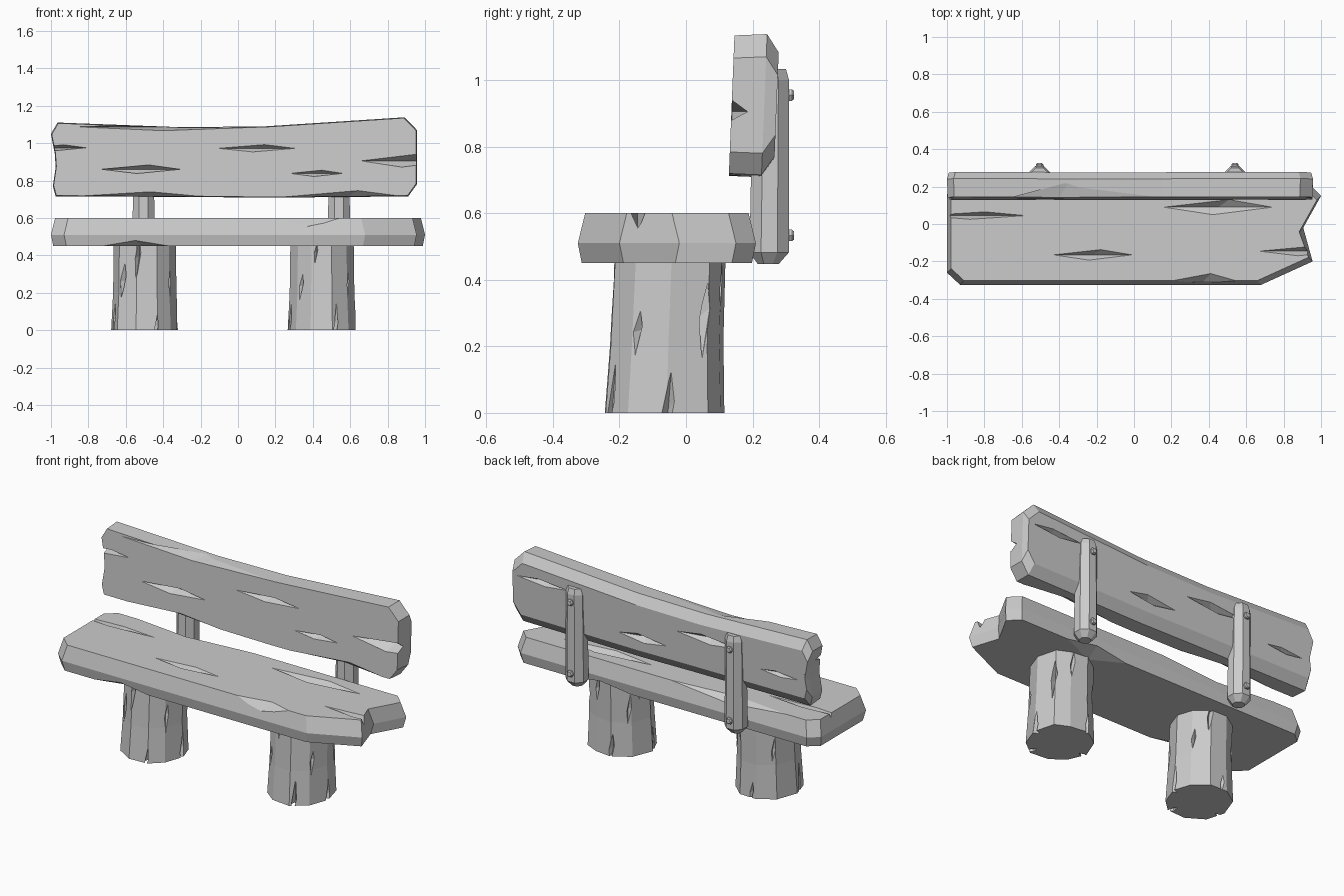
import bpy, bmesh, math, random
from mathutils import Vector as V

if "Cube" in bpy.data.objects:
    bpy.data.objects.remove(bpy.data.objects["Cube"])

random.seed(4)


def loft(name, rings):
    """Closed solid through equal-length rings of points, capped at both ends."""
    bm = bmesh.new()
    rows = [[bm.verts.new(p) for p in r] for r in rings]
    n = len(rows[0])
    for a, b in zip(rows, rows[1:]):
        for i in range(n):
            j = (i + 1) % n
            bm.faces.new((a[i], a[j], b[j], b[i]))
    bm.faces.new(rows[0][::-1])
    bm.faces.new(rows[-1])
    bmesh.ops.recalc_face_normals(bm, faces=bm.faces)
    me = bpy.data.meshes.new(name)
    bm.to_mesh(me)
    bm.free()
    ob = bpy.data.objects.new(name, me)
    bpy.context.collection.objects.link(ob)
    return ob


def carve(ob, cracks):
    """Cut stretched octahedra (centre, length, width, depth vectors) out of ob."""
    bm = bmesh.new()
    for c, l, w, d in cracks:
        c, l, w, d = V(c), V(l), V(w), V(d)
        p = [bm.verts.new(c + q) for q in
             (l, w + l * .2, -l, -w - l * .1, d, -d)]
        for i in range(4):
            j = (i + 1) % 4
            bm.faces.new((p[i], p[j], p[4]))
            bm.faces.new((p[j], p[i], p[5]))
    bmesh.ops.recalc_face_normals(bm, faces=bm.faces)
    me = bpy.data.meshes.new("crack_cutter")
    bm.to_mesh(me)
    bm.free()
    cut = bpy.data.objects.new("crack_cutter", me)
    bpy.context.collection.objects.link(cut)
    cut.hide_render = True
    m = ob.modifiers.new("cracks", 'BOOLEAN')
    m.operation, m.solver, m.object = 'DIFFERENCE', 'EXACT', cut
    bpy.context.view_layer.objects.active = ob
    bpy.ops.object.modifier_apply(modifier=m.name)
    bpy.data.objects.remove(cut)


def inset(pts, du, dv, mid):
    return [(u - math.copysign(du, u), v - math.copysign(dv, v - mid)) for u, v in pts]


# Seat plank: top outline with chamfered edges
outline = [(-1, -.26), (-.93, -.325), (.68, -.325), (.955, -.2), (.905, -.02),
           (1, .15), (.94, .21), (-.94, .21), (-1, .16)]
seat = loft("seat", [[(u, v, z) for u, v in inset(outline, d, d, -.05)]
                     for z, d in ((.45, .012), (.51, 0), (.60, .022))])
X, Y, Z = V((1, 0, 0)), V((0, 1, 0)), V((0, 0, 1))
carve(seat, [
    ((-.85, .045, .6), X * .27, Y * .02, Z * .05),
    ((-.22, -.165, .6), X * .21, Y * .028, Z * .04),
    ((.45, .09, .6), X * .29, Y * .04, Z * .04),
    ((.9, -.145, .6), X * .23, Y * .025, Z * .05),
    ((.37, -.31, .6), X * .2, Y * .045, Z * .05),
    ((-.4, .2, .6), X * .5, Y * .05, Z * .035),
    ((-.55, -.32, .45), X * .2, Y * .06, Z * .03),
    ((.42, .2, .45), X * .2, Y * .1, Z * .03)])

# Backrest plank: front outline, chamfered mostly at the rear, leaning slightly
outline = [(-.975, .715), (-.2, .712), (.13, .708), (.91, .715), (.957, .78),
           (.957, 1.07), (.89, 1.138), (.15, 1.09), (-.3, 1.085), (-.965, 1.11),
           (-1, 1.05), (-.98, .95), (-.975, .87), (-.99, .77)]
back = loft("backrest", [[(u, y + (v - .92) * .04, v) for u, v in inset(outline, du, dv, .92)]
                         for y, du, dv in ((.137, .004, .004), (.235, 0, 0), (.272, .01, .055))])
carve(back, [
    ((-.52, .138, .86), X * .23, Z * .025, Y * .04),
    ((.1, .14, .972), X * .21, Z * .02, Y * .04),
    ((.42, .136, .838), X * .15, Z * .018, Y * .035),
    ((.9, .138, .905), X * .25, Z * .035, Y * .06),
    ((-.96, .14, .975), X * .15, Z * .016, Y * .06),
    ((.57, .13, .71), X * .36, Z * .036, Y * .05),
    ((-.55, .13, .71), X * .42, Z * .03, Y * .05),
    ((-.35, .13, 1.087), X * .6, Z * .024, Y * .09),
    ((.75, .274, 1.0), X * .17, Z * .018, Y * .035),
    ((.1, .27, .84), X * .16, Z * .025, Y * .04),
    ((-.33, .273, .95), X * .2, Z * .025, Y * .04),
    ((-.8, .27, .87), X * .12, Z * .015, Y * .03)])

# Two stump legs with vertical splits in the bark
for name, cx in (("left_leg", -.497), ("right_leg", .452)):
    n = 10
    rad = [random.uniform(.165, .185) for _ in range(n)]
    ang = [2 * math.pi * (i + random.uniform(-.15, .15)) / n for i in range(n)]
    rings = []
    for z, s, dy in ((0, 1.05, -.06), (.2, .99, -.055), (.46, .97, -.045)):
        rings.append([(cx + s * r * math.cos(a), dy + s * r * math.sin(a), z)
                      for r, a in zip(rad, ang)])
    leg = loft(name, rings)
    cracks = []
    for i in range(11):
        a = 2 * math.pi * (i + random.uniform(-.2, .2)) / 11
        out, side = V((math.cos(a), math.sin(a), 0)), V((-math.sin(a), math.cos(a), 0))
        z = (.03, .26, .4)[i % 3] + random.uniform(-.02, .03)
        cracks.append((V((cx, -.052, z)) + out * .175,
                       Z * random.uniform(.09, .14) + side * .01, side * .018, out * .035))
    carve(leg, cracks)

# Two octagonal posts holding the backrest, each with two hexagonal bolts
for side, cx in (("left", -.505), ("right", .54)):
    loft(side + "_post", [[(cx + r * math.cos(math.pi * (i + .5) / 4),
                            y + r * math.sin(math.pi * (i + .5) / 4), z) for i in range(8)]
                          for z, r, y in ((.447, .034, .247), (.482, .064, .25),
                                          (1.0, .059, .255), (1.033, .047, .257))])
    for tag, z in (("upper", .955), ("lower", .533)):
        loft(f"{side}_{tag}_bolt", [[(cx + r * math.cos(math.pi * i / 3), y,
                                      z + r * math.sin(math.pi * i / 3)) for i in range(6)]
                                    for y, r in ((.295, .02), (.318, .02), (.325, .014))])
